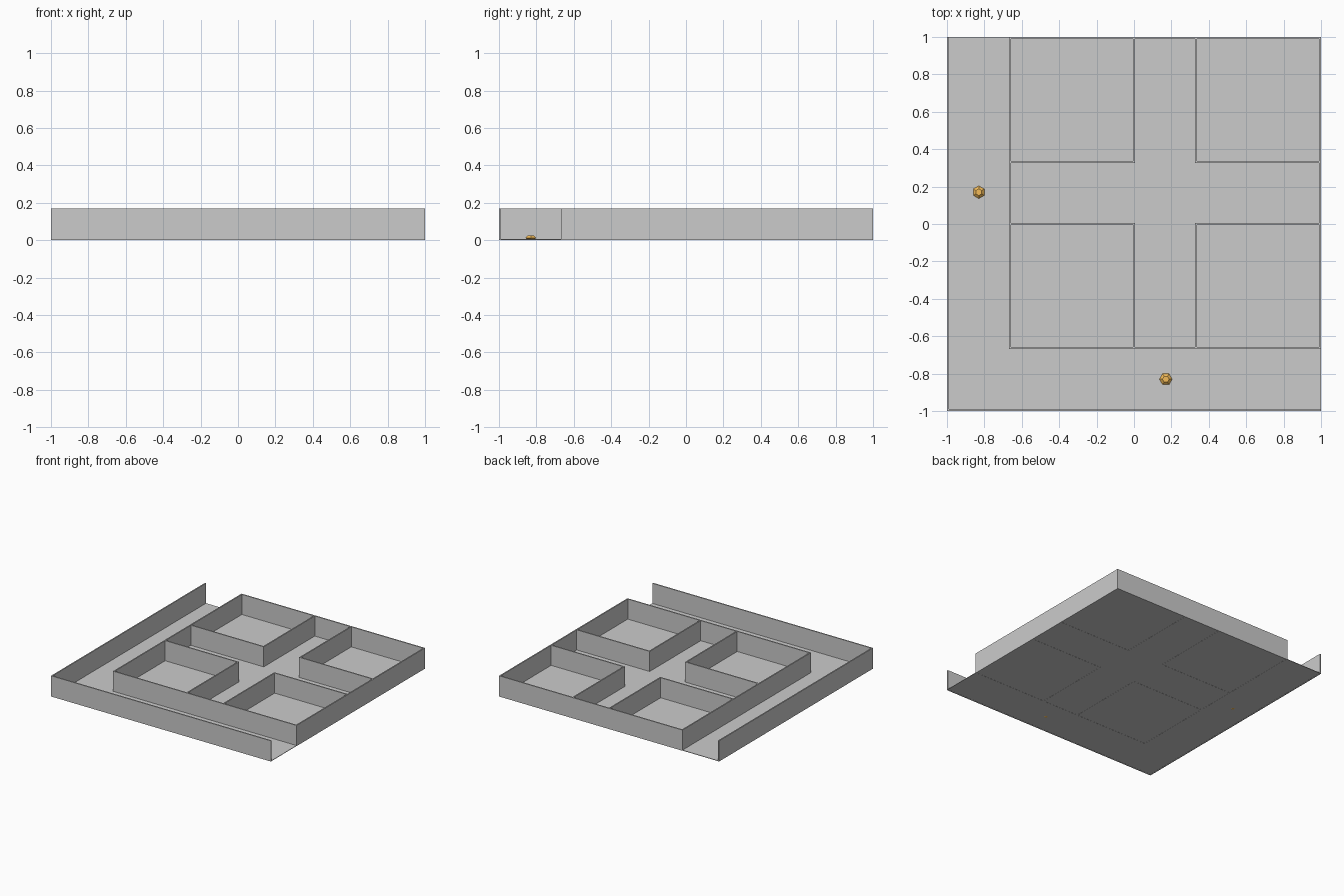
import bpy, bmesh
from math import pi
from mathutils import Matrix

if "Cube" in bpy.data.objects:
    bpy.data.objects.remove(bpy.data.objects["Cube"])

T = 0.01            # wall thickness
H = 0.17            # wall height
A, B, M, C, D = -0.995, -0.663, 0.0, 0.332, 0.995   # wall centre lines


def finish(bm, name):
    mesh = bpy.data.meshes.new(name)
    bmesh.ops.recalc_face_normals(bm, faces=bm.faces)
    bm.to_mesh(mesh)
    bm.free()
    obj = bpy.data.objects.new(name, mesh)
    bpy.context.collection.objects.link(obj)
    return obj


def box(name, x0, x1, y0, y1, z0, z1):
    bm = bmesh.new()
    bmesh.ops.create_cube(bm, size=1, matrix=Matrix.Translation(
        ((x0 + x1) / 2, (y0 + y1) / 2, (z0 + z1) / 2))
        @ Matrix.Diagonal((x1 - x0, y1 - y0, z1 - z0, 1)))
    return finish(bm, name)


def wall(name, x0, y0, x1, y1):
    """Straight wall along a centre line, with square overlapping ends."""
    h = T / 2
    return box(name, x0 - h, x1 + h, y0 - h, y1 + h, 0, H)


# Floor slab
box("floor", -1, 1, -1, 1, 0.001, 0.005)

# Outer corridor walls, open at the back left and front right
wall("front_outer_wall", A, A, D, A)
wall("left_outer_wall", A, A, A, D)

# Walls enclosing the inner block of rooms
wall("back_wall", B, D, D, D)
wall("right_wall", D, B, D, D)
wall("front_inner_wall", B, B, D, B)
wall("left_inner_wall", B, B, B, D)

# Room partitions around the cross-shaped passage
for side, x0, x1, xw in (("left", B, M, M), ("right", C, D, C)):
    for end, y0, y1, yw in (("front", B, M, M), ("back", C, D, C)):
        wall(f"{end}_{side}_room_side", xw, y0, xw, y1)
        wall(f"{end}_{side}_room_end", x0, yw, x1, yw)

# Small six-sided orange markers in the corridors
orange = bpy.data.materials.new("orange")
orange.diffuse_color = (0.9, 0.5, 0.1, 1)
orange.use_nodes = True
orange.node_tree.nodes["Principled BSDF"].inputs["Base Color"].default_value = orange.diffuse_color


def marker(name, x, y, turn):
    bm = bmesh.new()
    for r0, r1, z0, z1 in ((0.012, 0.034, 0.0, 0.012), (0.034, 0.018, 0.012, 0.025)):
        bmesh.ops.create_cone(
            bm, cap_ends=True, segments=6, radius1=r0, radius2=r1, depth=z1 - z0,
            matrix=Matrix.Translation((x, y, (z0 + z1) / 2)) @ Matrix.Rotation(turn, 4, 'Z'))
    finish(bm, name).data.materials.append(orange)


marker("left_marker", -0.83, 0.17, 0)
marker("front_marker", 0.17, -0.83, pi / 2)
